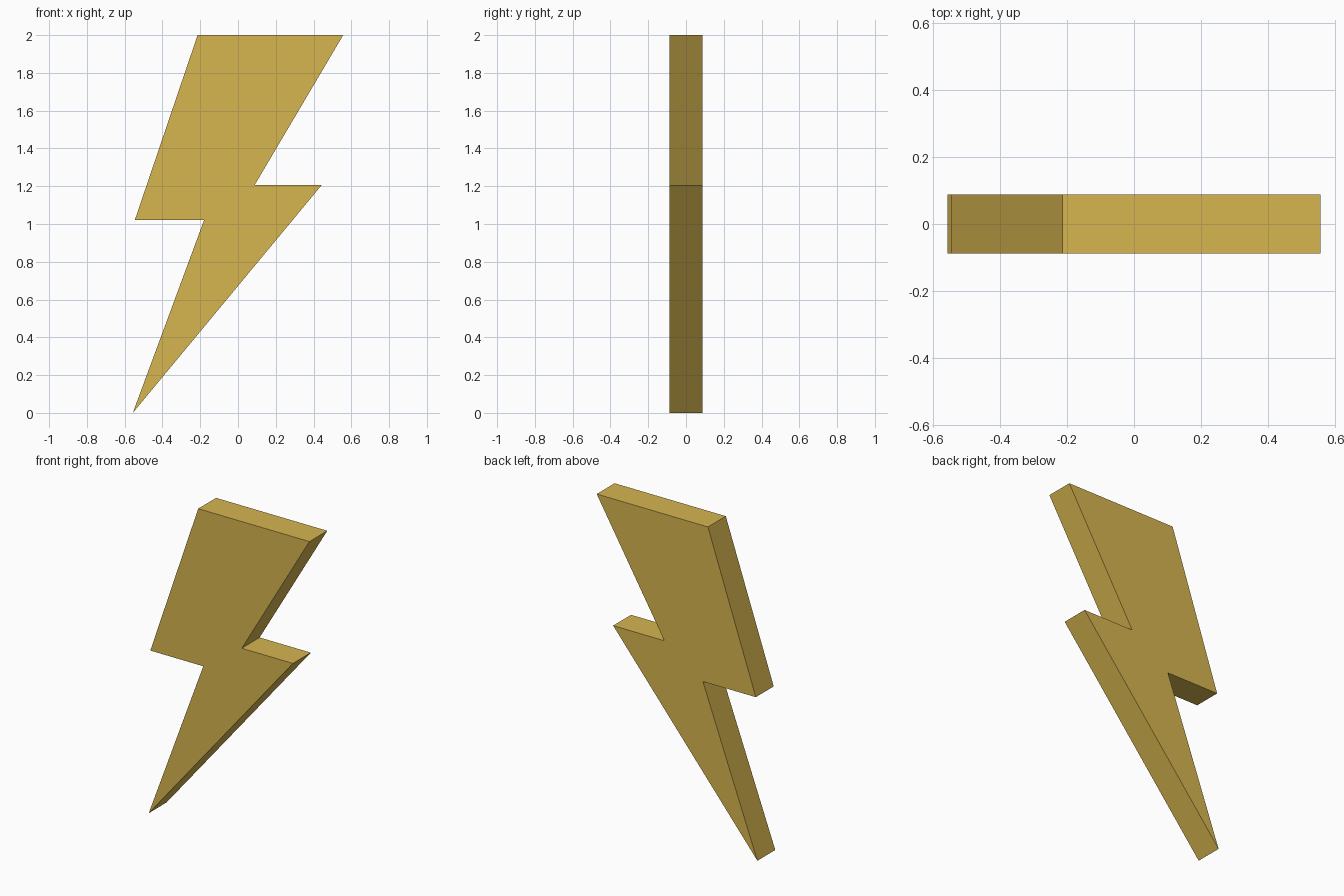
import bpy, bmesh

if "Cube" in bpy.data.objects:
    bpy.data.objects.remove(bpy.data.objects["Cube"])

HALF_DEPTH = 0.0885

# Bolt outline in the front plane (x, z), counterclockwise from the tip
outline = [(-0.557, 0.0), (0.443, 1.206), (0.088, 1.206), (0.557, 2.0),
           (-0.214, 2.0), (-0.546, 1.022), (-0.179, 1.022)]

# Extrude the flat outline into a slab
bm = bmesh.new()
front = bm.faces.new([bm.verts.new((x, -HALF_DEPTH, z)) for x, z in outline])
slab = bmesh.ops.extrude_face_region(bm, geom=[front], use_keep_orig=True)
back_verts = [g for g in slab["geom"] if isinstance(g, bmesh.types.BMVert)]
bmesh.ops.translate(bm, verts=back_verts, vec=(0, 2 * HALF_DEPTH, 0))
bmesh.ops.recalc_face_normals(bm, faces=bm.faces)

mesh = bpy.data.meshes.new("lightning_bolt")
bm.to_mesh(mesh)
bm.free()
bolt = bpy.data.objects.new("lightning_bolt", mesh)
bpy.context.collection.objects.link(bolt)

# Gold colour
gold = bpy.data.materials.new("gold")
gold.diffuse_color = (0.67, 0.46, 0.08, 1)
gold.use_nodes = True
gold.node_tree.nodes["Principled BSDF"].inputs["Base Color"].default_value = gold.diffuse_color
mesh.materials.append(gold)
